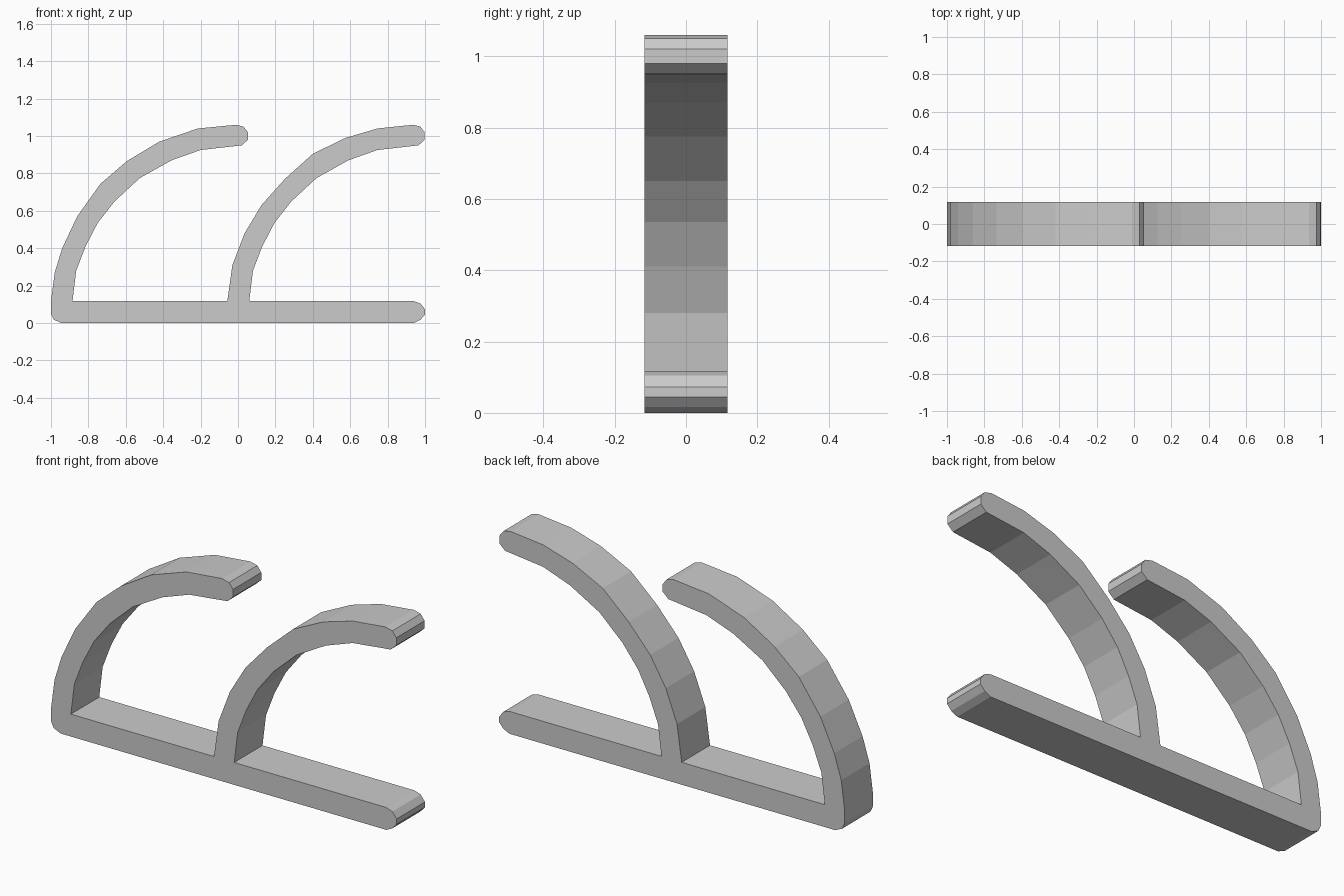
import bpy
import bmesh
from mathutils import Vector

cube = bpy.data.objects.get("Cube")
if cube:
    bpy.data.objects.remove(cube, do_unlink=True)

HALF_DEPTH = 0.117
ARM_SPACING = 0.945


def make_material(name, color):
    material = bpy.data.materials.new(name)
    material.use_nodes = True
    material.diffuse_color = color
    material.node_tree.nodes["Principled BSDF"].inputs["Base Color"].default_value = color
    return material


def shifted(points, distance):
    return [(x + distance, z) for x, z in points]


def extrude_profile(name, points, half_depth, material):
    """Extrude a closed x-z outline symmetrically along y."""
    bm = bmesh.new()
    front = bm.faces.new([bm.verts.new((x, -half_depth, z)) for x, z in points])
    result = bmesh.ops.extrude_face_region(bm, geom=[front], use_keep_orig=True)
    back_verts = [g for g in result["geom"] if isinstance(g, bmesh.types.BMVert)]
    bmesh.ops.translate(bm, verts=back_verts, vec=Vector((0, 2 * half_depth, 0)))
    bmesh.ops.recalc_face_normals(bm, faces=bm.faces)
    mesh = bpy.data.meshes.new(name)
    bm.to_mesh(mesh)
    bm.free()
    mesh.materials.append(material)
    obj = bpy.data.objects.new(name, mesh)
    bpy.context.collection.objects.link(obj)
    return obj


# Rounded tip and inner curve, shared by both arms, from tip down to the base
tip_and_inner = [
    (-0.01, 1.06), (0.03, 1.05), (0.053, 1.02), (0.053, 0.98), (0.02, 0.95),
    (-0.2, 0.925), (-0.355, 0.87), (-0.525, 0.775), (-0.66, 0.65), (-0.75, 0.535),
    (-0.815, 0.41), (-0.865, 0.28), (-0.885, 0.117),
]

# Outer curves, rising from the base to just before the tip
left_outer = [
    (-1, 0.117), (-0.98, 0.27), (-0.94, 0.4), (-0.86, 0.57), (-0.735, 0.745),
    (-0.595, 0.865), (-0.42, 0.97), (-0.215, 1.04),
]
middle_outer = [
    (-0.057, 0.117), (-0.03, 0.31), (0.035, 0.48), (0.125, 0.63),
    (0.25, 0.77), (0.4, 0.905), (0.575, 0.99), (0.745, 1.04),
]

# Base bar ends
base_right_end = [
    (0.94, 0.117), (0.975, 0.105), (1, 0.073), (1, 0.045), (0.975, 0.017), (0.94, 0),
]
base_left_corner = [(-0.945, 0), (-0.985, 0.018), (-1, 0.05)]

# One continuous outline: both arms and the base they grow from
outline = (left_outer + tip_and_inner
           + middle_outer + shifted(tip_and_inner, ARM_SPACING)
           + base_right_end + base_left_corner)

grey = make_material("light_grey", (0.6, 0.6, 0.6, 1))
extrude_profile("double_hook_bracket", outline, HALF_DEPTH, grey)
